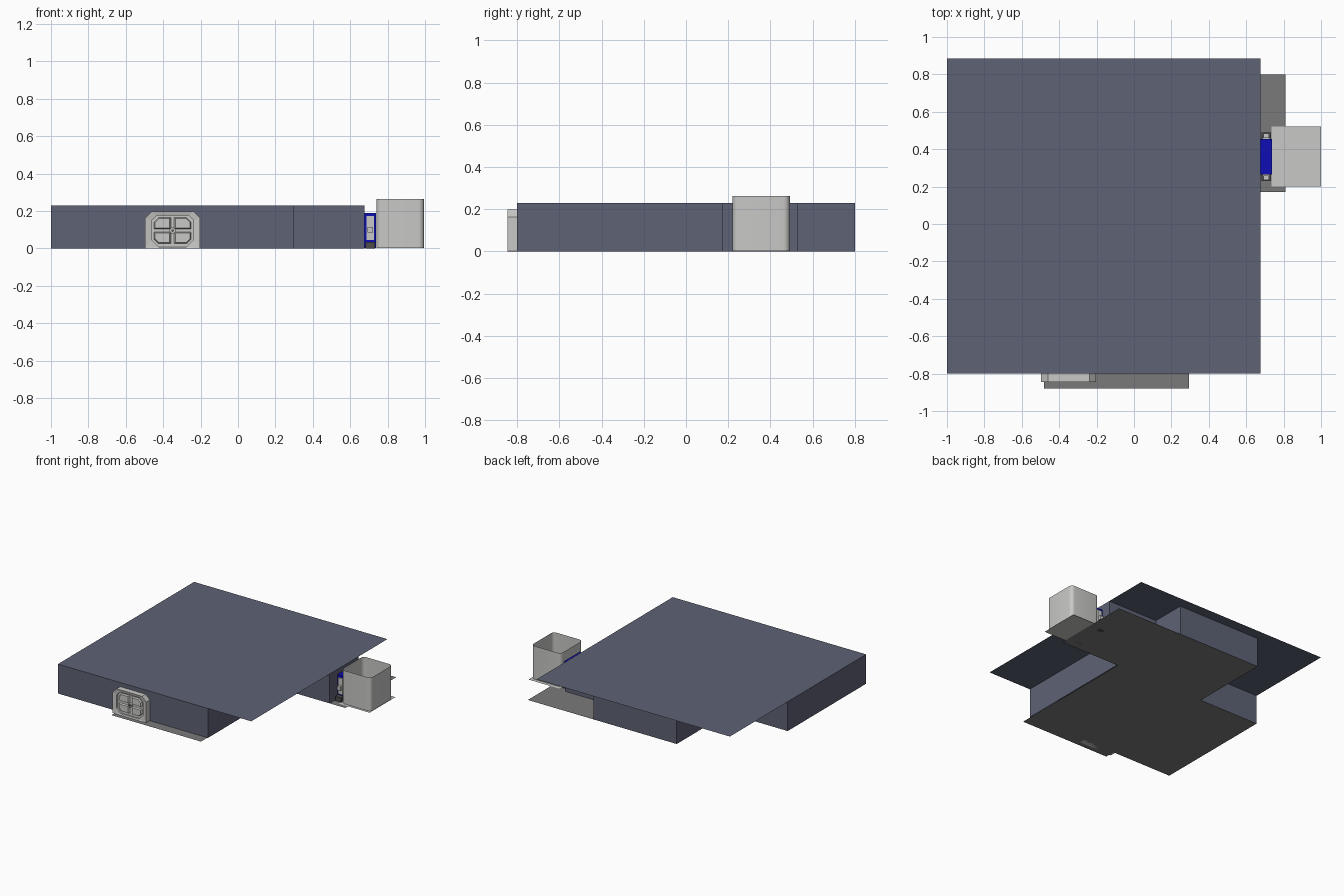
import bpy, bmesh, math
from mathutils import Vector

if "Cube" in bpy.data.objects:
    bpy.data.objects.remove(bpy.data.objects["Cube"])


def material(name, col):
    m = bpy.data.materials.new(name)
    m.diffuse_color = (*col, 1)
    m.use_nodes = True
    m.node_tree.nodes["Principled BSDF"].inputs["Base Color"].default_value = m.diffuse_color
    return m


SLATE = material("slate_blue", (0.112, 0.122, 0.178))
GREY = material("floor_grey", (0.195, 0.195, 0.195))
LIGHT = material("light_grey", (0.58, 0.58, 0.57))
BLUE = material("deep_blue", (0.004, 0.004, 0.47))
DARK = material("dark_grey", (0.07, 0.07, 0.07))


def finish(name, bm, mat, normals=True):
    if normals:
        bmesh.ops.recalc_face_normals(bm, faces=bm.faces)
    me = bpy.data.meshes.new(name)
    bm.to_mesh(me)
    bm.free()
    ob = bpy.data.objects.new(name, me)
    me.materials.append(mat)
    bpy.context.collection.objects.link(ob)
    return ob


def sheet(name, pts, z, mat):
    """Flat horizontal polygon facing up."""
    bm = bmesh.new()
    bm.faces.new([bm.verts.new((x, y, z)) for x, y in pts])
    return finish(name, bm, mat, False)


def rect(x0, x1, y0, y1):
    return [(x0, y0), (x1, y0), (x1, y1), (x0, y1)]


def wall_loop(name, pts, z0, z1, mat):
    """Vertical sheet round a counter-clockwise closed outline."""
    bm = bmesh.new()
    lo = [bm.verts.new((x, y, z0)) for x, y in pts]
    hi = [bm.verts.new((x, y, z1)) for x, y in pts]
    n = len(pts)
    for i in range(n):
        j = (i + 1) % n
        bm.faces.new((lo[i], lo[j], hi[j], hi[i]))
    return finish(name, bm, mat, False)


def box(name, x0, x1, y0, y1, z0, z1, mat):
    bm = bmesh.new()
    bmesh.ops.create_cube(bm, size=1)
    for v in bm.verts:
        v.co = ((x0 + x1) / 2 + v.co.x * (x1 - x0),
                (y0 + y1) / 2 + v.co.y * (y1 - y0),
                (z0 + z1) / 2 + v.co.z * (z1 - z0))
    return finish(name, bm, mat)


def slab(name, pts, y_front, y_back, mat, hole=None, top=1.0):
    """Prism along y from an (x, z) outline; optional hole, or bevelled front by scale."""
    bm = bmesh.new()
    cx = sum(p[0] for p in pts) / len(pts)
    cz = sum(p[1] for p in pts) / len(pts)
    n = len(pts)
    f = [bm.verts.new((cx + (x - cx) * top, y_front, cz + (z - cz) * top)) for x, z in pts]
    b = [bm.verts.new((x, y_back, z)) for x, z in pts]
    loops = [b, f]
    if hole:
        loops += [[bm.verts.new((x, y, z)) for x, z in hole] for y in (y_front + 0.006, y_back)]
        loops.append(b)
    else:
        bm.faces.new(f)
        bm.faces.new(b)
    for p, q in zip(loops, loops[1:]):
        for i in range(n):
            j = (i + 1) % n
            bm.faces.new((p[i], p[j], q[j], q[i]))
    return finish(name, bm, mat)


def octagon(cx, w, z0, z1, c_low, c_top):
    half = [(w - c_low, z0), (w, z0 + c_low), (w, z1 - c_top), (w - c_top, z1)]
    return [(cx + x, z) for x, z in half] + [(cx - x, z) for x, z in reversed(half)]


def disc(name, c, r, depth, mat, sides=16):
    """Short cylinder along y."""
    pts = [(c[0] + r * math.cos(2 * math.pi * i / sides),
            c[2] + r * math.sin(2 * math.pi * i / sides)) for i in range(sides)]
    return slab(name, pts, c[1] - depth / 2, c[1] + depth / 2, mat)


# Room shell: two offset halls and a short corridor to the right
H = 0.23
outline = [(-1, -0.8), (0.30, -0.8), (0.30, 0.17), (0.675, 0.17), (0.675, 0.53),
           (0.24, 0.53), (0.24, 0.8), (-0.48, 0.8), (-0.48, 0.17), (-1, 0.17)]
wall_loop("room_walls", outline, 0, H, SLATE)
sheet("ceiling", rect(-1, 0.675, -0.8, 0.885), H, SLATE)
floor = [(-1, -0.8), (-0.48, -0.8), (-0.48, -0.88), (0.295, -0.88), (0.295, 0.17),
         (0.81, 0.17), (0.81, 0.8), (-0.48, 0.8), (-0.48, 0.17), (-1, 0.17)]
sheet("floor", floor, 0, GREY)

# Front hatch: chamfered frame, recessed plate, four raised panels, boss
cx, cz = -0.35, 0.095
slab("hatch_frame", octagon(cx, 0.146, 0, 0.198, 0.002, 0.035), -0.845, -0.8, LIGHT,
     octagon(cx, 0.113, 0.008, 0.176, 0.038, 0.028))
slab("hatch_plate", octagon(cx, 0.125, 0.002, 0.185, 0.03, 0.03), -0.825, -0.802, LIGHT)
for sx in (-1, 1):
    for sz in (-1, 1):
        pts = [(0.008, 0.008), (0.1, 0.008), (0.1, 0.045), (0.075, 0.07), (0.008, 0.07)]
        slab("hatch_panel", [(cx + sx * x, cz + sz * z) for x, z in pts],
             -0.837, -0.824, LIGHT, top=0.82)
disc("hatch_boss", (cx, -0.832, cz), 0.016, 0.018, LIGHT)
disc("hatch_boss_centre", (cx, -0.842, cz), 0.007, 0.004, DARK)

# Blue unit between corridor and bin, with light panels on both sides
ux, uy = 0.707, 0.36
body = box("blue_unit", 0.677, 0.737, 0.265, 0.455, 0.003, 0.19, BLUE)
for s, label in ((-1, "front"), (1, "back")):
    y = uy + s * 0.095
    ends = sorted((y, y + s * 0.008))
    box(label + "_unit_panel", ux - 0.019, ux + 0.019, *ends, 0.045, 0.172, LIGHT)
    box(label + "_unit_foot", ux - 0.025, ux + 0.025, *sorted((y, y + s * 0.035)),
        0, 0.035, DARK)
    box(label + "_unit_bracket", ux - 0.014, ux + 0.014, *sorted((y, y + s * 0.03)),
        0.085, 0.115, LIGHT)

# Open bin with rounded upright corners on a flat base plate
x0, x1, y0, y1, r = 0.74, 0.995, 0.22, 0.492, 0.03
ring = []
for k, (px, py) in enumerate(((x1 - r, y0 + r), (x1 - r, y1 - r), (x0 + r, y1 - r), (x0 + r, y0 + r))):
    for i in range(7):
        a = math.radians(-90 + 90 * k + 15 * i)
        ring.append((px + r * math.cos(a), py + r * math.sin(a)))
bin_wall = wall_loop("bin_wall", ring, 0.002, 0.263, LIGHT)
for p in bin_wall.data.polygons:
    p.use_smooth = True
sheet("bin_base", rect(0.735, 1.0, 0.2, 0.52), 0.002, LIGHT)
